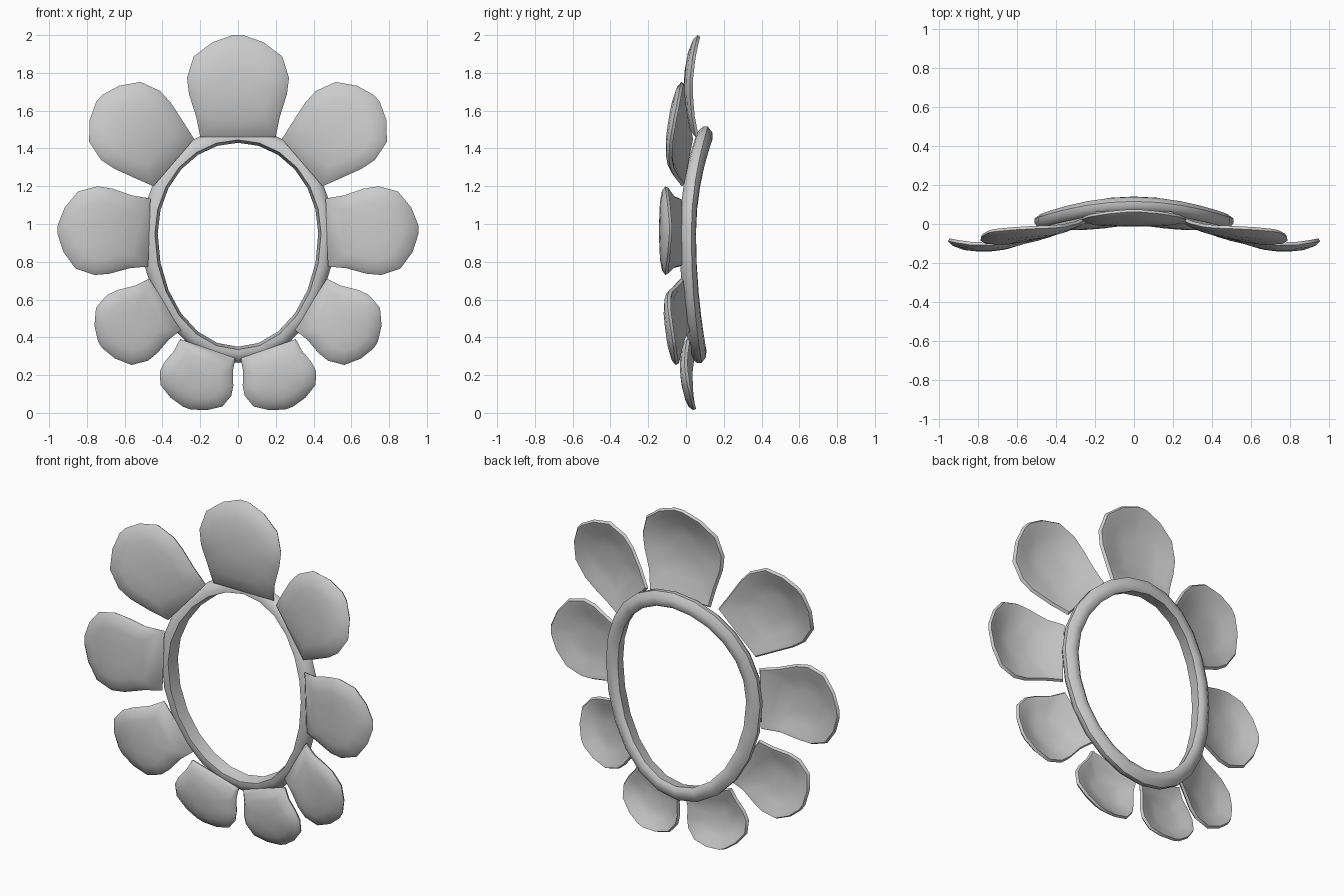
import bpy, bmesh, math
from mathutils import Vector

cube = bpy.data.objects.get("Cube")
if cube:
    bpy.data.objects.remove(cube, do_unlink=True)

grey = bpy.data.materials.new("plain grey")
grey.use_nodes = True
colour = (0.6, 0.6, 0.6, 1)
grey.diffuse_color = colour
grey.node_tree.nodes["Principled BSDF"].inputs["Base Color"].default_value = colour


def loft(name, loops, closed):
    """Skin a list of point loops; join the ends or cap them."""
    bm = bmesh.new()
    rows = [[bm.verts.new(p) for p in loop] for loop in loops]
    n = len(rows[0])
    pairs = list(zip(rows, rows[1:]))
    if closed:
        pairs.append((rows[-1], rows[0]))
    for a, b in pairs:
        for i in range(n):
            j = (i + 1) % n
            bm.faces.new((a[i], a[j], b[j], b[i]))
    if not closed:
        bm.faces.new(rows[0])
        bm.faces.new(rows[-1])
    bmesh.ops.recalc_face_normals(bm, faces=bm.faces)
    mesh = bpy.data.meshes.new(name)
    bm.to_mesh(mesh)
    bm.free()
    obj = bpy.data.objects.new(name, mesh)
    bpy.context.collection.objects.link(obj)
    mesh.materials.append(grey)
    bpy.ops.object.select_all(action='DESELECT')
    obj.select_set(True)
    bpy.context.view_layer.objects.active = obj
    bpy.ops.object.shade_smooth_by_angle(angle=math.radians(50))


# Egg-shaped ring, bowed backwards at top and bottom
section = [(.015, -.042), (0, .03), (.02, .045), (.055, .043),
           (.085, .02), (.085, -.005), (.065, -.03), (.04, -.042)]
loops = []
for k in range(24):
    a = math.tau * k / 24
    c, s = math.cos(a), math.sin(a)
    height, bow = (.48, .088) if s > 0 else (.60, .055)
    loops.append([((.425 + r) * c, .008 + bow * s * s + y, .95 + (height + r) * s)
                  for r, y in section])
loops = [[Vector(p) for p in loop] for loop in loops]
loft("ring", loops, True)

# Petal shape: half outline (length, width) and cupped layers (scale, depth)
half = [(.2, .82), (.42, .96), (.58, 1), (.79, .87), (.93, .5), (1, .1)]
layers = [(.3, -.03), (.65, -.027), (.9, -.016), (1, .002),
          (.96, .018), (.85, .014), (.6, -.006), (.3, -.014)]


def petal(name, base, tip, base_w, wide, depth, tilt, side=1):
    base, tip = Vector(base), Vector(tip)
    along = tip - base
    across = Vector((-along.y, along.x)).normalized()
    right = [(0, base_w / wide)] + half
    outline = right + [(u, -w) for u, w in reversed(right)]
    y0, y1, y2 = depth
    loops = []
    for scale, lift in layers:
        loop = []
        for u, w in outline:
            u, w = .52 + (u - .52) * scale, w * scale
            p = base + along * u + across * w * wide
            bend = y0 * (1 - u) * (1 - 2 * u) + 4 * y1 * u * (1 - u) + y2 * u * (2 * u - 1)
            loop.append((side * p.x, bend + tilt * w + lift, p.y))
        loops.append(loop)
    loft(name, loops, False)


petal("top_petal", (0, 1.46), (0, 2), .2, .27, (.05, .018, .06), 0)
for label, side in (("left", 1), ("right", -1)):
    petal(label + "_upper_petal", (.34, 1.325), (.735, 1.665), .165, .24,
          (.0, -.055, -.045), .035, side)
    petal(label + "_side_petal", (.47, .955), (.955, .972), .18, .235,
          (-.035, -.108, -.09), 0, side)
    petal(label + "_lower_petal", (.385, .575), (.73, .36), .16, .205,
          (-.01, -.07, -.07), -.025, side)
    petal(label + "_bottom_petal", (.16, .34), (.27, .025), .155, .2,
          (.015, .005, .035), -.015, side)
